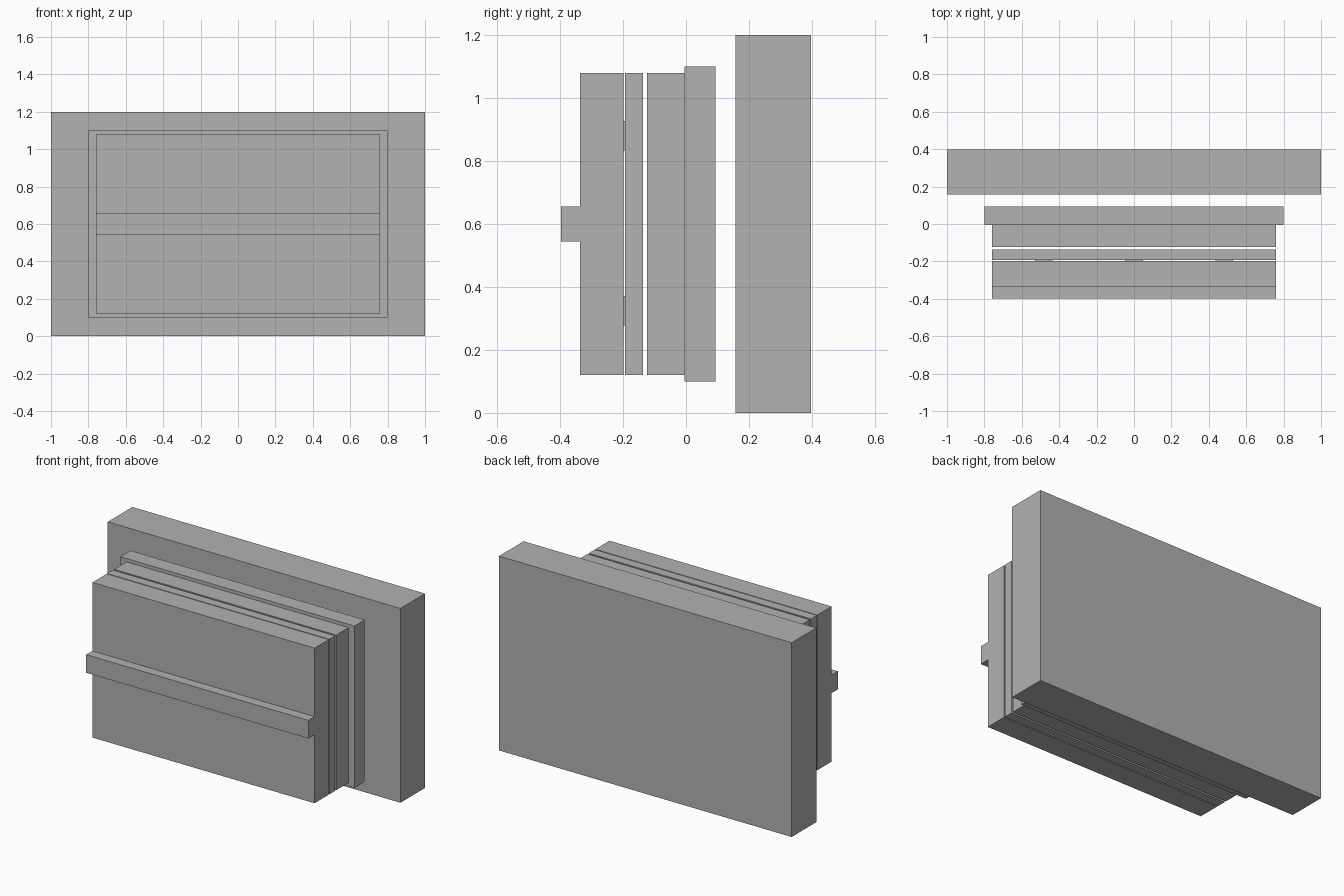
import bpy

cube = bpy.data.objects.get("Cube")
if cube:
    bpy.data.objects.remove(cube, do_unlink=True)

# Single plain grey
grey = bpy.data.materials.new("plain_grey")
grey.use_nodes = True
colour = (0.445, 0.445, 0.445, 1.0)
grey.diffuse_color = colour
grey.node_tree.nodes["Principled BSDF"].inputs["Base Color"].default_value = colour


def box(name, half_width, y_range, z_range, x=0.0):
    """Flat-sided slab given by its half width, depth range and height range."""
    (y0, y1), (z0, z1) = y_range, z_range
    bpy.ops.mesh.primitive_cube_add(size=1, location=(x, (y0 + y1) / 2, (z0 + z1) / 2))
    ob = bpy.context.object
    ob.name = name
    ob.scale = (2 * half_width, y1 - y0, z1 - z0)
    bpy.ops.object.transform_apply(location=False, rotation=False, scale=True)
    ob.data.materials.append(grey)
    return ob


# Large block at the back and the plate standing free in front of it
box("back_block", 1.0, (0.157, 0.397), (0, 1.2))
box("mounting_plate", 0.8, (-0.005, 0.094), (0.1, 1.1))

# Stack of equal panels, front to back
panel_height = (0.121, 1.079)
panel_half = 0.759
box("inner_panel", panel_half, (-0.124, -0.005), panel_height)
box("middle_panel", panel_half, (-0.193, -0.136), panel_height)
box("front_panel", panel_half, (-0.337, -0.199), panel_height)

# Horizontal rail across the front
box("front_rail", panel_half, (-0.397, -0.337), (0.544, 0.656))

# Thin spacers between the front and middle panels
for z in (0.324, 0.88):
    for x in (-0.482, 0, 0.482):
        box("spacer", 0.047, (-0.199, -0.193), (z - 0.047, z + 0.047), x)
